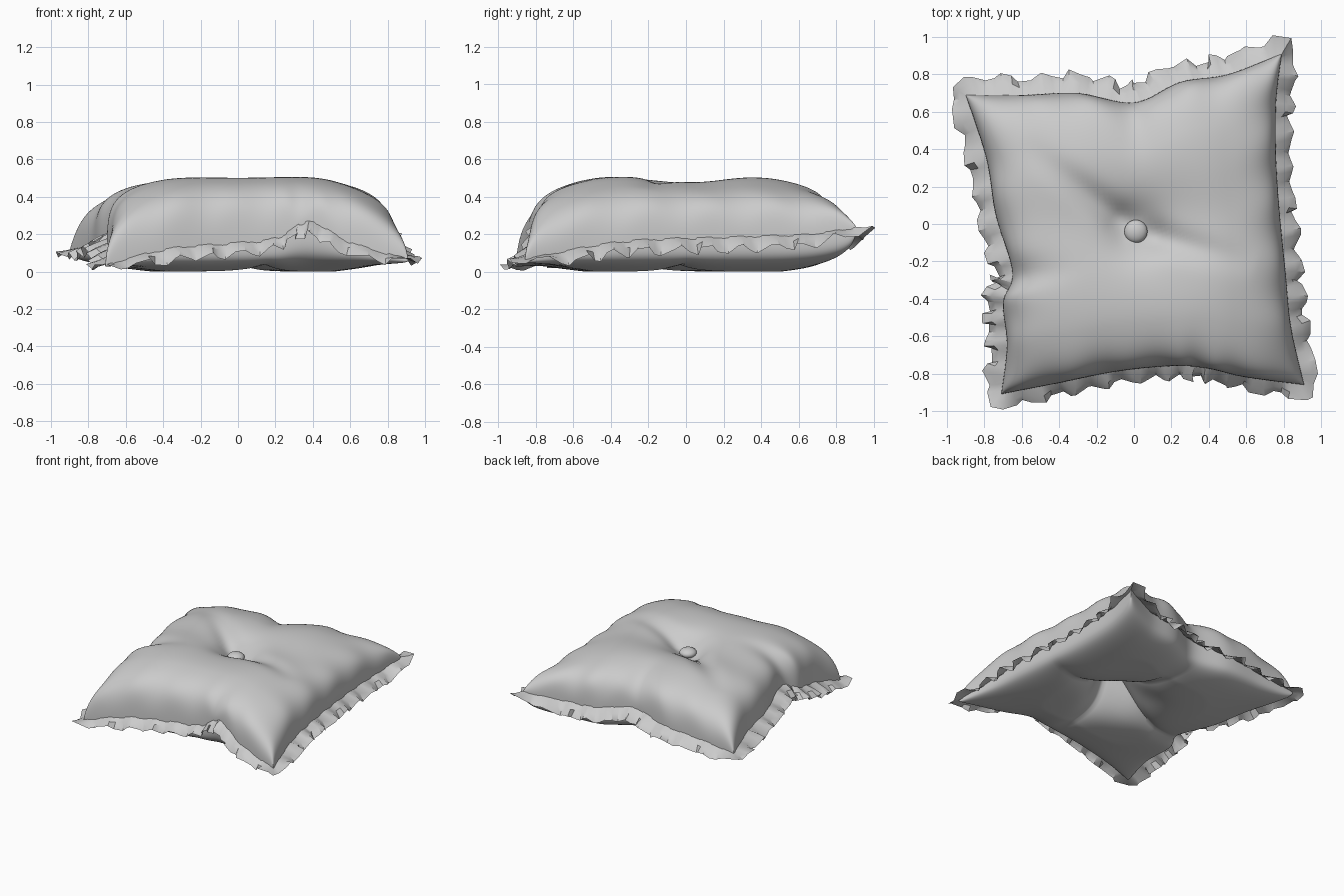
import bpy, bmesh, math, random
from mathutils import Vector

random.seed(4)
if "Cube" in bpy.data.objects:
    bpy.data.objects.remove(bpy.data.objects["Cube"], do_unlink=True)

cloth = bpy.data.materials.new("grey cloth")
cloth.use_nodes = True
GREY = (0.6, 0.6, 0.6, 1)
cloth.diffuse_color = GREY
cloth.node_tree.nodes["Principled BSDF"].inputs["Base Color"].default_value = GREY

# Seam corners and the points between them on each side
FL, FR = (-.71, -.91, .03), (.91, -.86, .06)
BL, BR = (-.90, .69, .11), (.79, .91, .23)
front = [FL, (-.4, -.85, .12), (-.1, -.79, .15), (.2, -.76, .18), (.38, -.77, .27), (.6, -.82, .16), FR]
back = [BL, (-.6, .69, .15), (-.3, .70, .18), (0, .65, .22), (.25, .76, .20), (.5, .80, .20), BR]
left = [FL, (-.68, -.65, .11), (-.70, -.42, .16), (-.65, -.26, .22), (-.74, .05, .17), (-.79, .35, .14), BL]
right = [FR, (.84, -.55, .13), (.81, -.25, .17), (.78, .05, .18), (.76, .35, .19), (.76, .65, .20), BR]


def curve(pts, t):
    """Smooth curve through pts, t from 0 to 1."""
    n = len(pts) - 1
    i = min(int(t * n), n - 1)
    k = t * n - i
    a, b, c, d = (Vector(pts[max(0, min(n, i + j))]) for j in (-1, 0, 1, 2))
    return b + (c - a) * k / 2 + (a - b * 2.5 + c * 2 - d / 2) * k**2 + ((b - c) * 3 + d - a) / 2 * k**3


def patch(s, t):
    """Surface spanned between the four seam sides."""
    edges = curve(front, s) * (1 - t) + curve(back, s) * t + curve(left, t) * (1 - s) + curve(right, t) * s
    bottom = Vector(FL) * (1 - s) + Vector(FR) * s
    top = Vector(BL) * (1 - s) + Vector(BR) * s
    return edges - bottom * (1 - t) - top * t


def bump(d, width):
    return math.exp(-(d / width) ** 2)


def crease(x, y, ex, ey):
    """Fading fold from the button towards (ex, ey)."""
    length = math.hypot(ex, ey)
    along = (x * ex + y * ey) / length
    across = (x * ey - y * ex) / length
    if along < 0 or along > length:
        return 0
    return bump(across, .075) * (1 - along / length) * min(1, along / .12)


def cushion_point(u, v, upper):
    p = patch((u + 1) / 2, (v + 1) / 2)
    x, y = p.x - .01, p.y + .04
    r = math.hypot(x, y)
    slope = 3.2 if u > 0 else 4
    if upper:
        f = max(0, (1 - abs(u)**slope) * (1 - v**4)) ** .42
        # Dents in the side walls above the gathered parts of the seam
        dents = bump(x, .09) * max(0, v)**6 + bump(p.y + .26, .09) * max(0, -u)**6
        dents += bump(x - .36, .09) * max(0, -v)**6
        z = p.z + (.52 - p.z) * f * (1 - .3 * dents)
        z -= (.03 * bump(y - .08, .2) * bump(x, .8) + .035 * bump(r, .35) + .075 * bump(r, .14)) * f
        z -= .06 * (crease(x, y, -.62, .48) + crease(x, y, .64, -.18))
        # Small gathers along the seam
        z += .07 * f * (1 - f) * (math.sin(u * 19) * abs(v)**8 + math.sin(v * 17) * abs(u)**8)
    else:
        f = max(0, (1 - u**4) * (1 - v**4)) ** .3
        a, b = u + .05, v + .03
        z = max(0, p.z * (1 - 1.07 * f)) + .18 * bump(math.hypot(a, b), .28) * f
        # Folds from the middle of the underside to the middle of each side
        folds = math.exp(-abs(a) / .1) * (1 - abs(v)) + math.exp(-abs(b) / .1) * (1 - abs(u))
        z += .13 * min(1, folds) * f
    return Vector((p.x, p.y, z))


def finish(name, bm, angle):
    bmesh.ops.recalc_face_normals(bm, faces=bm.faces)
    mesh = bpy.data.meshes.new(name)
    bm.to_mesh(mesh)
    bm.free()
    obj = bpy.data.objects.new(name, mesh)
    bpy.context.collection.objects.link(obj)
    mesh.materials.append(cloth)
    bpy.ops.object.select_all(action="DESELECT")
    obj.select_set(True)
    bpy.context.view_layer.objects.active = obj
    bpy.ops.object.shade_smooth_by_angle(angle=math.radians(angle))
    return obj


# Cushion body: upper and lower cloth joined at the seam
N = 96
bm = bmesh.new()
steps = [math.sin((i / N - .5) * math.pi) for i in range(N + 1)]
for upper in (True, False):
    grid = [[bm.verts.new(cushion_point(u, v, upper)) for v in steps] for u in steps]
    for i in range(N):
        for j in range(N):
            bm.faces.new((grid[i][j], grid[i + 1][j], grid[i + 1][j + 1], grid[i][j + 1]))
bmesh.ops.remove_doubles(bm, verts=bm.verts, dist=.0002)
finish("cushion", bm, 70)

# Ruffle: pleated strip round the seam, hanging lower away from the corners
M = 42
loop, sag, reach = [], [], []
for side, flip, width in ((front, 0, .065), (right, 0, .085), (back, 1, .1), (left, 1, .1)):
    for i in range(M):
        loop.append(curve(side, 1 - i / M if flip else i / M))
        corner = max(0, 1 - min(i, M - i) / 6)
        sag.append(.065 * (1 - corner))
        reach.append(width * (1 - corner) + .085 * corner)
total = len(loop)
rows = []
bm = bmesh.new()
for i, p in enumerate(loop):
    tangent = loop[(i + 3) % total] - loop[i - 3]
    tangent.z = 0
    tangent.normalize()
    out = Vector((tangent.y, -tangent.x, 0))
    wave = math.sin(i * math.pi / 2 + .6)
    width = reach[i] * random.uniform(.85, 1.1)
    lift = wave * random.uniform(.01, .035)
    slide = tangent * random.uniform(-.02, .02)
    fall = Vector((0, 0, lift - sag[i]))
    ring = (p - out * .02 + Vector((0, 0, .01)),
            p + out * (width * .55 + .012 * wave) + slide * .5 + fall * .4,
            p + out * (width + .02 * wave) + slide + fall)
    rows.append([bm.verts.new((q.x, q.y, max(.005, q.z))) for q in ring])
for i in range(total):
    a, b = rows[i - 1], rows[i]
    for j in range(2):
        bm.faces.new((a[j], a[j + 1], b[j + 1], b[j]))
finish("ruffle", bm, 35)

# Button in the middle of the top
bm = bmesh.new()
bmesh.ops.create_uvsphere(bm, u_segments=24, v_segments=12, radius=.062)
button = finish("button", bm, 60)
button.scale.z = .6
button.location = (.01, -.04, .39)
